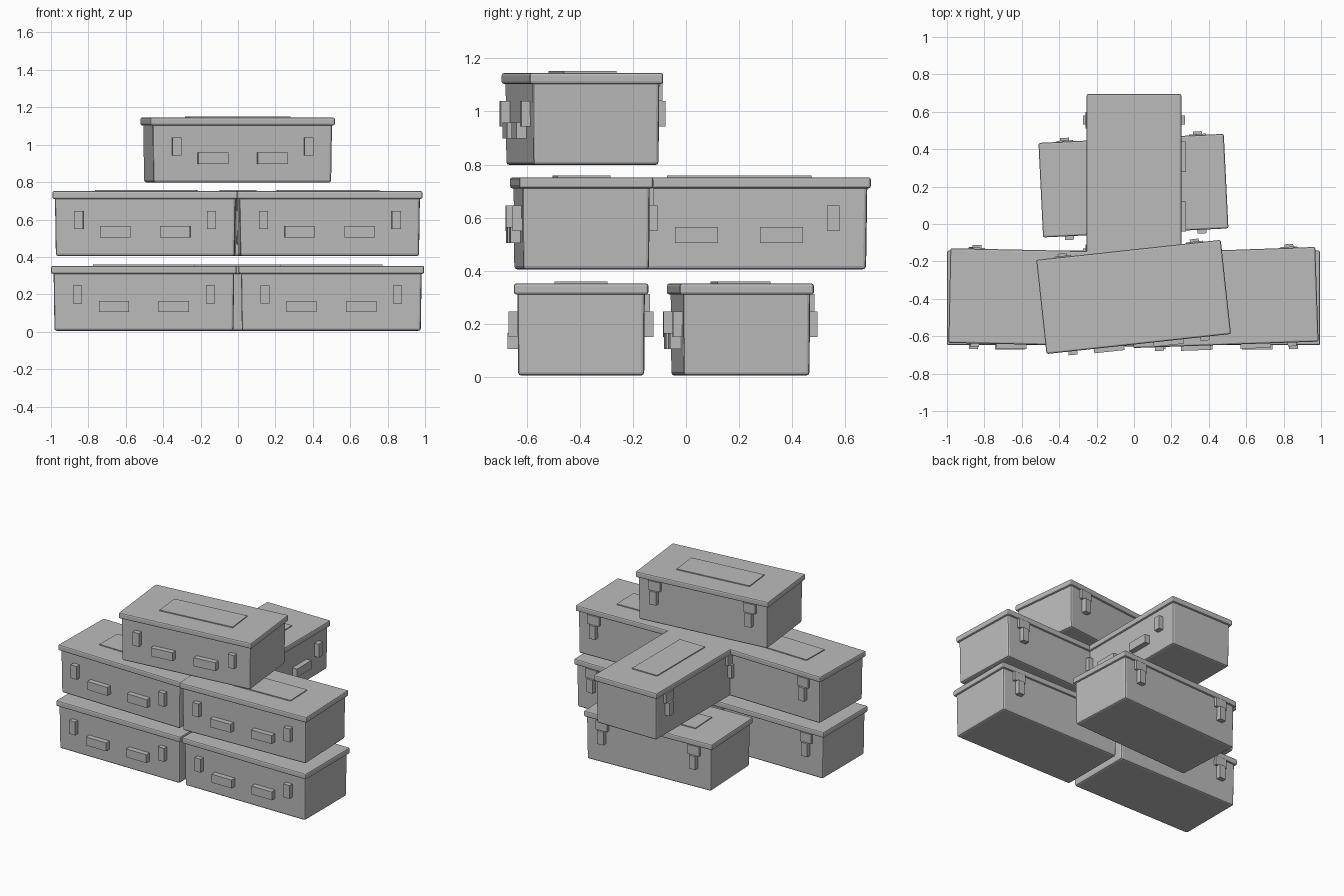
import bpy
import bmesh
from math import radians
from mathutils import Matrix

if "Cube" in bpy.data.objects:
    bpy.data.objects.remove(bpy.data.objects["Cube"])

grey = bpy.data.materials.new("plain_grey")
grey.use_nodes = True
grey.diffuse_color = (0.5, 0.5, 0.5, 1)
grey.node_tree.nodes["Principled BSDF"].inputs["Base Color"].default_value = (0.5, 0.5, 0.5, 1)

LENGTH, WIDTH = 0.966, 0.48      # body footprint
FRONT = WIDTH / 2


def block(name, boxes, bevel=0, taper=1):
    """Mesh of boxes given as (centre, size), optionally bevelled and narrowed at the base."""
    bm = bmesh.new()
    for centre, size in boxes:
        bmesh.ops.create_cube(bm, size=1, matrix=Matrix.Translation(centre) @ Matrix.Diagonal((*size, 1)))
    middle = sum(v.co.z for v in bm.verts) / len(bm.verts)
    for v in bm.verts:
        if v.co.z < middle:
            v.co.x *= taper
            v.co.y *= taper
    if bevel:
        bmesh.ops.bevel(bm, geom=bm.edges[:], offset=bevel, segments=2, profile=0.5, affect="EDGES")
    mesh = bpy.data.meshes.new(name)
    bm.to_mesh(mesh)
    bm.free()
    mesh.materials.append(grey)
    return mesh


def pair(x, y, z, size):
    """Two equal boxes mirrored across the middle of the crate."""
    return [((side * x, y, z), size) for side in (-1, 1)]


# Shared part meshes, one crate standing on z = 0
parts = {
    "body": block("body", [((0, 0, 0.164), (LENGTH, WIDTH, 0.318))], 0.012, 0.99),
    "lid": block("lid", [((0, 0, 0.331), (0.992, 0.506, 0.042))], 0.009),
    "lid_panel": block("lid_panel", [((0, 0, 0.351), (0.545, 0.2, 0.015))]),
    "front_handles": block("front_handles", pair(0.16, -FRONT - 0.012, 0.135, (0.162, 0.05, 0.06))),
    "front_clasps": block("front_clasps", pair(0.355, -FRONT - 0.01, 0.198, (0.048, 0.046, 0.096))),
    "hinge_blocks": block("hinge_blocks", pair(0.355, FRONT + 0.01, 0.198, (0.048, 0.046, 0.096))),
    "hinge_plates": block("hinge_plates", pair(0.355, FRONT + 0.002, 0.279, (0.09, 0.034, 0.066))),
}

# Stack of crates: x, y, base height, turn in degrees
crates = {
    "lower_right_crate": (-0.503, -0.395, 0, 0),
    "lower_left_crate": (0.499, -0.395, 0, 0),
    "lower_back_crate": (-0.003, 0.205, 0, 2.8),
    "middle_right_crate": (-0.491, -0.393, 0.4, -1.2),
    "middle_left_crate": (0.482, -0.393, 0.4, 2),
    "middle_back_crate": (0, 0.2, 0.4, 90),
    "top_crate": (-0.002, -0.39, 0.793, 6.2),
}

for crate, (x, y, z, turn) in crates.items():
    place = Matrix.Translation((x, y, z)) @ Matrix.Rotation(radians(turn), 4, "Z")
    for part, mesh in parts.items():
        obj = bpy.data.objects.new(crate + "_" + part, mesh)
        obj.matrix_world = place
        bpy.context.collection.objects.link(obj)
